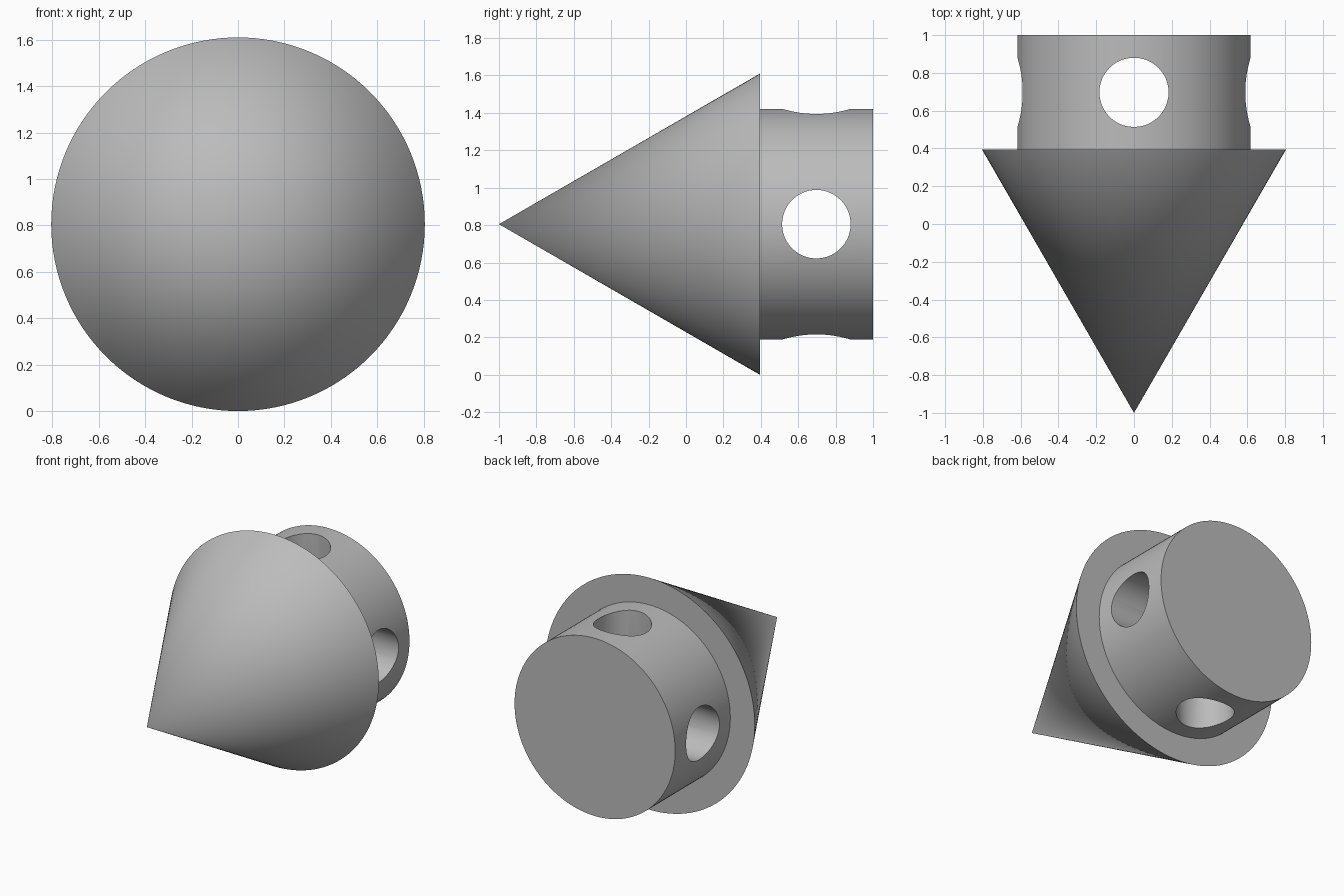
import bpy, bmesh, math
from mathutils import Matrix, Vector

cube = bpy.data.objects.get("Cube")
if cube:
    bpy.data.objects.remove(cube, do_unlink=True)

HEAD_R = 0.805      # cone base radius, also the height of the axis
SHANK_R = 0.617
SHOULDER_Y = 0.395
HOLE_R, HOLE_Y = 0.183, 0.697
SEGMENTS = 128

grey = bpy.data.materials.new("plain_grey")
grey.use_nodes = True
colour = (0.5, 0.5, 0.5, 1)
grey.diffuse_color = colour
grey.node_tree.nodes["Principled BSDF"].inputs["Base Color"].default_value = colour


def add_object(name, bm):
    bmesh.ops.recalc_face_normals(bm, faces=bm.faces)
    mesh = bpy.data.meshes.new(name)
    bm.to_mesh(mesh)
    bm.free()
    mesh.materials.append(grey)
    obj = bpy.data.objects.new(name, mesh)
    bpy.context.collection.objects.link(obj)
    return obj


def lathe(name, profile):
    """Spin (radius, y) points around the horizontal axis."""
    bm = bmesh.new()
    verts = [bm.verts.new((r, y, HEAD_R)) for r, y in profile]
    edges = [bm.edges.new(pair) for pair in zip(verts, verts[1:])]
    bmesh.ops.spin(bm, geom=verts + edges, cent=(0, 0, HEAD_R), axis=(0, 1, 0),
                   angle=math.tau, steps=SEGMENTS, use_duplicate=False)
    bmesh.ops.remove_doubles(bm, verts=bm.verts, dist=0.0001)
    return add_object(name, bm)


def drill(name, rotation):
    bm = bmesh.new()
    bmesh.ops.create_cone(bm, cap_ends=True, segments=96, radius1=HOLE_R, radius2=HOLE_R,
                          depth=2, matrix=Matrix.Translation(Vector((0, HOLE_Y, HEAD_R))) @ rotation)
    obj = add_object(name, bm)
    obj.hide_render = True
    return obj


# Cone head and round shank in one solid
plug = lathe("cone_head_with_shank", [(0, -1), (HEAD_R, SHOULDER_Y), (SHANK_R, SHOULDER_Y),
                                      (SHANK_R, 1), (0, 1)])

# Two crossing holes through the shank
bpy.context.view_layer.objects.active = plug
for name, rotation in (("upright_drill", Matrix.Identity(4)),
                       ("sideways_drill", Matrix.Rotation(math.pi / 2, 4, 'Y'))):
    cutter = drill(name, rotation)
    cut = plug.modifiers.new(name, 'BOOLEAN')
    cut.operation = 'DIFFERENCE'
    cut.solver = 'EXACT'
    cut.object = cutter
    bpy.ops.object.modifier_apply(modifier=cut.name)
    bpy.data.objects.remove(cutter, do_unlink=True)

bpy.ops.object.select_all(action='DESELECT')
plug.select_set(True)
bpy.ops.object.shade_smooth_by_angle(angle=math.radians(30))
